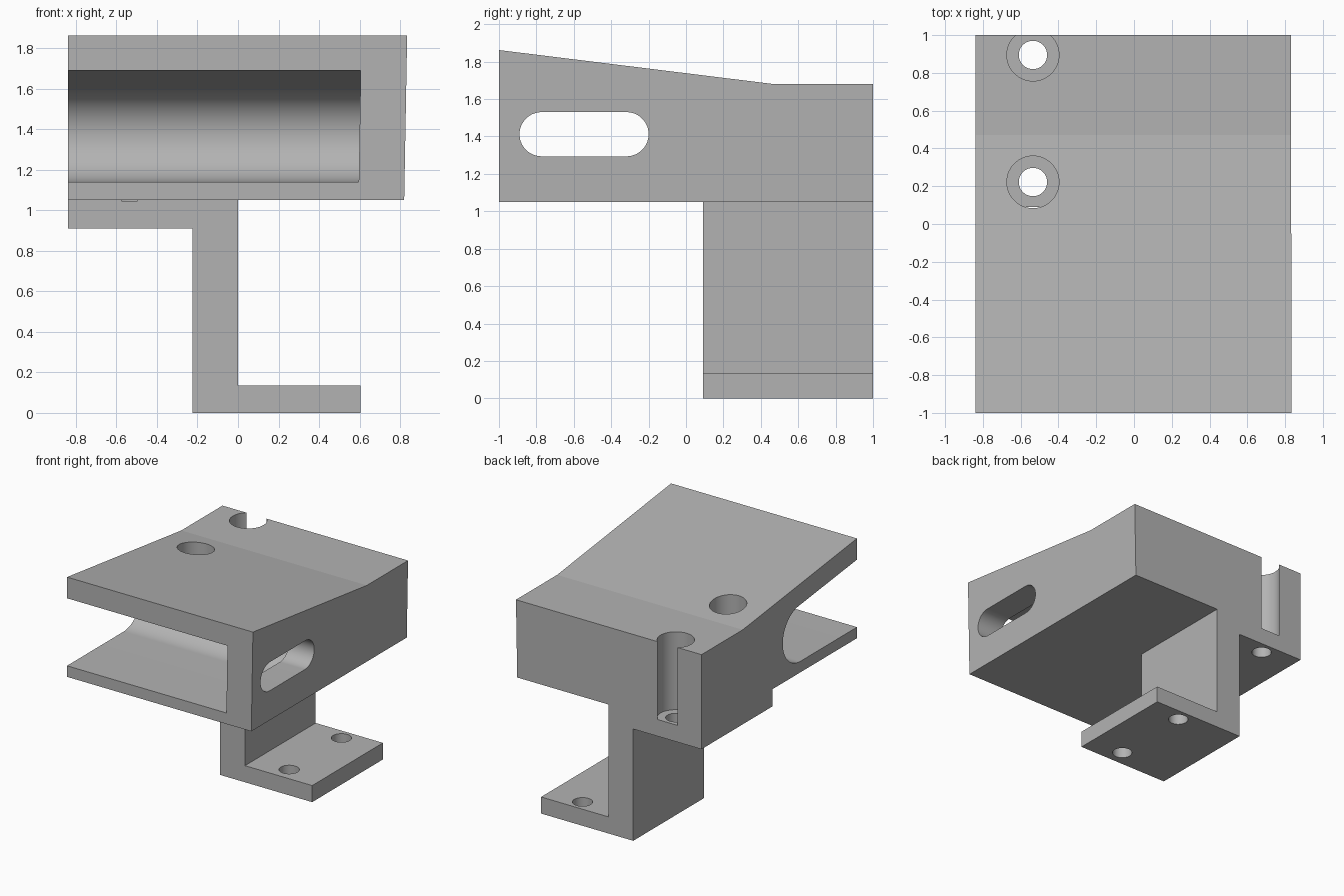
import bpy
import bmesh
from math import sin, cos, pi, atan, radians
from mathutils import Vector

if "Cube" in bpy.data.objects:
    bpy.data.objects.remove(bpy.data.objects["Cube"], do_unlink=True)

LEFT, BASE, SHELF, LEAN = -0.84, 1.05, 0.91, 0.018
SEGMENTS = 96

grey = bpy.data.materials.new("plain grey")
grey.use_nodes = True
colour = (0.45, 0.45, 0.45, 1)
grey.diffuse_color = colour
grey.node_tree.nodes["Principled BSDF"].inputs["Base Color"].default_value = colour


def prism(name, profile, start, end, place):
    """Extrude a 2D profile; place(u, v, depth) gives the 3D point."""
    bm = bmesh.new()
    near = [bm.verts.new(place(u, v, start)) for u, v in profile]
    far = [bm.verts.new(place(u, v, end)) for u, v in profile]
    bm.faces.new(near)
    bm.faces.new(far)
    for i in range(len(near)):
        j = (i + 1) % len(near)
        bm.faces.new((near[i], near[j], far[j], far[i]))
    bmesh.ops.recalc_face_normals(bm, faces=bm.faces)
    mesh = bpy.data.meshes.new(name)
    bm.to_mesh(mesh)
    bm.free()
    mesh.materials.append(grey)
    obj = bpy.data.objects.new(name, mesh)
    bpy.context.collection.objects.link(obj)
    return obj


def across(y, z, x):
    # Right-hand walls lean outwards slightly towards the top
    return Vector((x + (LEAN * (z - BASE) if x > 0 else 0), y, z))


def along(x, z, y):
    return Vector((x, y, z))


def upward(x, y, z):
    return Vector((x, y, z))


def arc(cu, cv, r, a, b, n):
    return [(cu + r * cos(a + (b - a) * i / n), cv + r * sin(a + (b - a) * i / n))
            for i in range(n + 1)]


def circle(cx, cy, r):
    return arc(cx, cy, r, 0, 2 * pi, SEGMENTS)[:-1]


def combine(target, other, operation):
    mod = target.modifiers.new(operation.title(), 'BOOLEAN')
    mod.operation = operation
    mod.solver = 'EXACT'
    mod.object = other
    bpy.context.view_layer.objects.active = target
    bpy.ops.object.modifier_apply(modifier=mod.name)
    bpy.data.objects.remove(other, do_unlink=True)


# Upper housing with a sloping top
housing = prism("bracket_housing",
                [(-1, BASE), (1, BASE), (1, 1.68), (0.47, 1.68), (-1, 1.862)],
                LEFT, 0.82, across)

# Stepped support: shelf, stem and foot
support = prism("support",
                [(LEFT, BASE), (LEFT, SHELF), (-0.225, SHELF), (-0.225, 0),
                 (0.605, 0), (0.605, 0.135), (0, 0.135), (0, BASE)],
                0.09, 1, along)
combine(housing, support, 'UNION')

# Cavity open to the front and left, with a rounded back
slope = atan(0.182 / 1.47)
floor, radius = 1.14, 0.23
cavity = [(-1.2, floor)]
cavity += arc(-0.275, floor + radius, radius, -pi / 2, pi / 2 - slope, SEGMENTS // 2)
cavity += [(-1.2, 1.714)]
combine(housing, prism("cavity_cutter", cavity, -1, 0.594, across), 'DIFFERENCE')

# Rounded slot through the right wall
slot = arc(-0.318, 1.412, 0.118, -pi / 2, pi / 2, SEGMENTS // 2)
slot += arc(-0.772, 1.412, 0.118, pi / 2, 3 * pi / 2, SEGMENTS // 2)
combine(housing, prism("slot_cutter", slot, 0.4, 1, along and across), 'DIFFERENCE')

# Counterbored holes above, plain holes in the foot
for y in (0.222, 0.895):
    for name, x, r, low, high in (("counterbore", -0.535, 0.138, BASE - 0.004, 2),
                                  ("shelf_hole", -0.535, 0.075, 0.8, 1.2),
                                  ("foot_hole", 0.305, 0.075, -0.1, 0.3)):
        combine(housing, prism(name, circle(x, y, r), low, high, upward), 'DIFFERENCE')

# Smooth curves, crisp edges
bpy.ops.object.select_all(action='DESELECT')
housing.select_set(True)
bpy.context.view_layer.objects.active = housing
bpy.ops.object.shade_smooth_by_angle(angle=radians(5))
